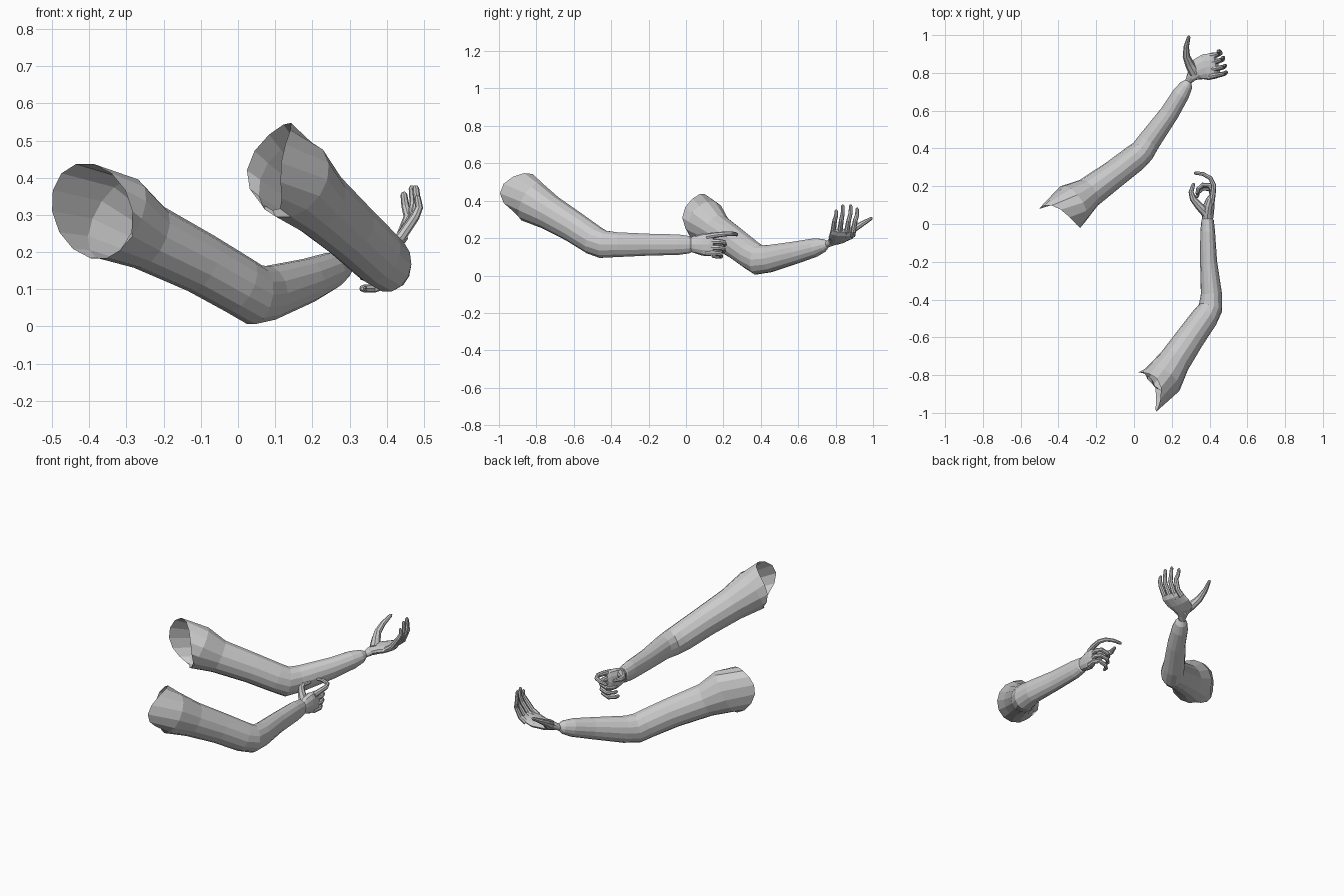
import bpy, bmesh
from math import sin, cos, pi
from mathutils import Vector

Z = Vector((0, 0, 1))


def ring(bm, c, u, v, n, k=Vector()):
    return [bm.verts.new(c + u * cos(a) + v * sin(a) + k * sin(a) ** 2)
            for a in (2 * pi * i / n for i in range(n))]


def bridge(bm, a, b):
    n = len(a)
    for i in range(n):
        bm.faces.new((a[i], a[(i + 1) % n], b[(i + 1) % n], b[i]))


def loft(bm, path, n, mouth=None, cap_start=True, ref=Z):
    """Skin rings (x, y, z, half width, half height) along a path."""
    pts = [Vector(p[:3]) for p in path]
    rings = []
    if mouth:
        rings.append(ring(bm, *map(Vector, mouth[:3]), n, Vector(mouth[3])))
    for i, p in enumerate(path):
        before = (pts[i] - pts[i - 1]).normalized() if i else Vector()
        after = (pts[i + 1] - pts[i]).normalized() if i < len(pts) - 1 else Vector()
        t = (before + after).normalized()
        u = t.cross(ref).normalized()
        rings.append(ring(bm, pts[i], u * p[3], u.cross(t) * p[4], n))
    for a, b in zip(rings, rings[1:]):
        bridge(bm, a, b)
    bm.faces.new(rings[-1])
    if cap_start and not mouth:
        bm.faces.new(rings[0][::-1])


def digit(bm, pts, r0, r1, ref=Z):
    """Tapered finger with a rounded tip."""
    m = len(pts) - 1
    path = [(*p, r0 + (r1 - r0) * i / m, r0 + (r1 - r0) * i / m) for i, p in enumerate(pts)]
    end, prev = Vector(pts[-1]), Vector(pts[-2])
    tip = end + (end - prev).normalized() * r1 * 0.8
    path.append((*tip, r1 * 0.45, r1 * 0.45))
    loft(bm, path, 8, ref=ref)


def finish(bm, name):
    bmesh.ops.recalc_face_normals(bm, faces=bm.faces)
    me = bpy.data.meshes.new(name)
    bm.to_mesh(me)
    bm.free()
    bpy.context.collection.objects.link(bpy.data.objects.new(name, me))


# Back arm: open sleeve
bm = bmesh.new()
loft(bm, [(-.325, .105, .29, .115, .12), (-.24, .165, .24, .083, .092),
          (-.10, .268, .17, .074, .083), (.0, .345, .112, .072, .08),
          (.045, .385, .085, .066, .082), (.085, .445, .09, .06, .074),
          (.19, .59, .124, .05, .06), (.25, .69, .15, .045, .05),
          (.278, .735, .162, .034, .036), (.293, .762, .17, .012, .014)], 14,
     mouth=((-.392, .03, .31), (.108, -.05, 0), (-.02, 0, .13), (0, .06, 0)))
finish(bm, "back_sleeve")

# Back hand: open palm facing up, fingers raised
bm = bmesh.new()
loft(bm, [(.285, .75, .163, .016, .016), (.305, .78, .18, .028, .022),
          (.335, .815, .195, .058, .025), (.38, .83, .207, .070, .022),
          (.425, .838, .225, .068, .017), (.44, .842, .24, .062, .011)], 12)
for y0, y1, x1, z1 in ((.895, .915, .45, .355), (.86, .88, .472, .372),
                       (.823, .838, .482, .372), (.787, .803, .487, .345)):
    digit(bm, [(.405, y0 - .005, .215), (.438, y0, .24),
               ((.455 + x1) / 2 + .005, (y0 + y1) / 2, .295),
               (x1, y1, (z1 + .295) / 2), (x1 - .004, y1, z1)],
          .016, .009, ref=Vector((0, 1, 0)))
digit(bm, [(.32, .80, .19), (.295, .845, .215), (.277, .89, .245),
           (.277, .94, .275), (.29, .99, .305)], .030, .009)
finish(bm, "back_hand")

# Front arm: open sleeve
bm = bmesh.new()
loft(bm, [(.15, -.825, .395, .108, .115), (.215, -.725, .335, .085, .094),
          (.30, -.60, .26, .076, .084), (.375, -.495, .19, .071, .08),
          (.405, -.445, .167, .064, .076), (.41, -.37, .165, .056, .068),
          (.395, -.2, .165, .045, .06), (.39, -.04, .165, .039, .056),
          (.39, .02, .165, .033, .047), (.391, .04, .165, .02, .03)], 14,
     mouth=((.07, -.89, .43), (.046, -.105, .01), (.015, .0, .118), (.05, .05, 0)))
finish(bm, "front_sleeve")

# Front hand: thumb and forefinger form a ring, the others curl
bm = bmesh.new()
loft(bm, [(.39, .015, .165, .027, .036), (.39, .05, .166, .032, .048),
          (.395, .09, .166, .031, .060), (.405, .13, .165, .023, .062),
          (.41, .148, .165, .014, .052)], 12)
digit(bm, [(.41, .11, .208), (.418, .16, .217), (.422, .205, .222),
           (.405, .243, .224), (.365, .265, .222), (.325, .27, .218)], .016, .009)
for z0, z1, y in ((.182, .165, .205), (.15, .133, .2), (.12, .102, .185)):
    digit(bm, [(.408, y - .08, z0), (.415, y - .03, z0), (.402, y, z0 - .005),
               (.365, y + .003, z1), (.338, y - .02, z1), (.335, y - .04, z1)], .015, .009)
digit(bm, [(.385, .055, .185), (.345, .095, .20), (.312, .135, .212),
           (.302, .17, .218), (.315, .21, .22)], .026, .009)
finish(bm, "front_hand")
